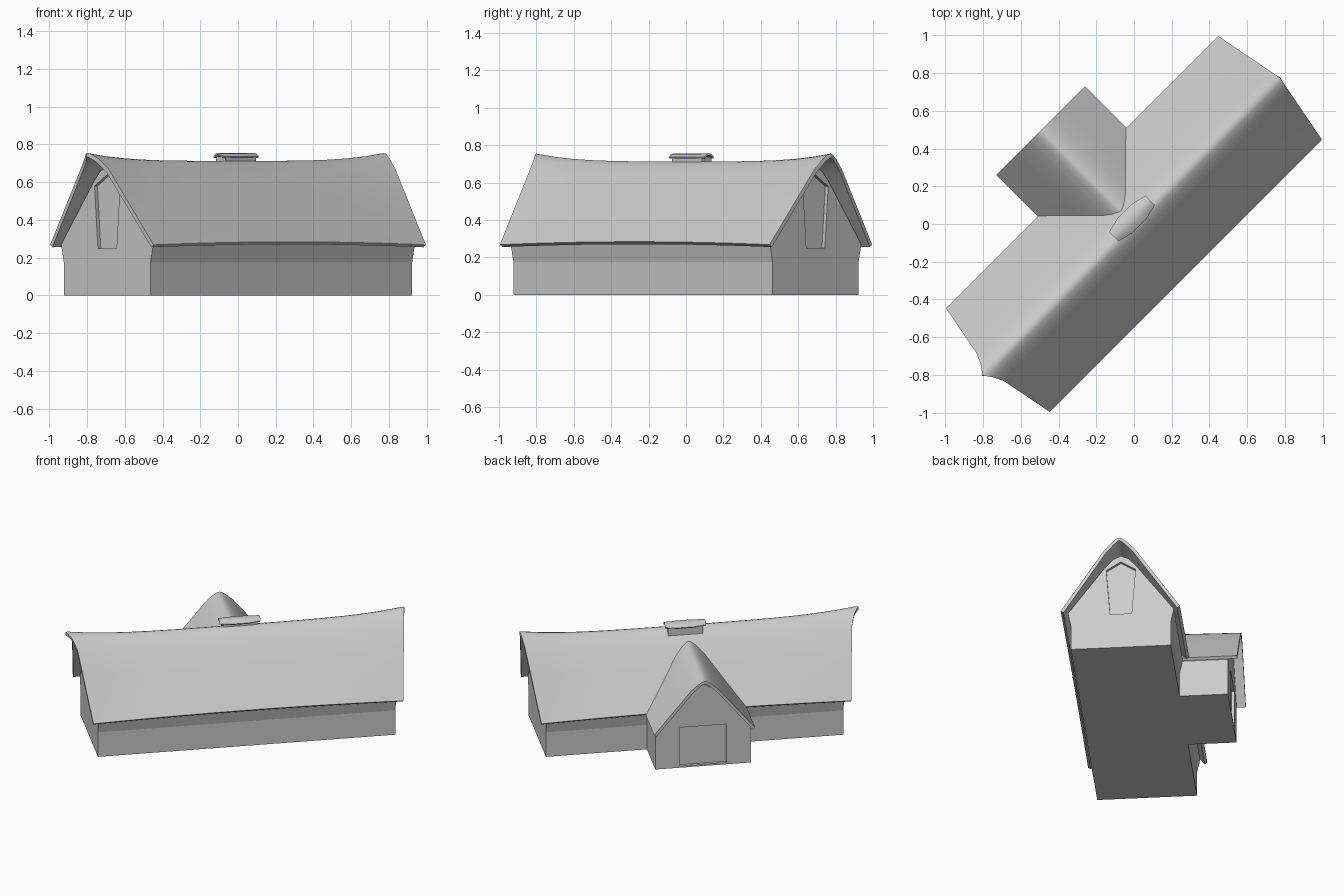
import bpy, bmesh
from math import radians

if "Cube" in bpy.data.objects:
    bpy.data.objects.remove(bpy.data.objects["Cube"])

TURN = radians(45)   # the whole house stands diagonally: local x = ridge, local y = wing
# roof cross-section: (fraction of half width, fraction of drop)
ROOF = [(0, 0), (.05, .012), (.13, .06), (.27, .175), (.5, .435), (.75, .718), (1, 1)]
SECTION = [(-t, d) for t, d in ROOF[:0:-1]] + ROOF


def finish(name, bm, smooth=0, thick=0):
    bmesh.ops.recalc_face_normals(bm, faces=bm.faces)
    if thick and sum(f.normal.z for f in bm.faces) < 0:
        bmesh.ops.reverse_faces(bm, faces=bm.faces)
    me = bpy.data.meshes.new(name)
    bm.to_mesh(me)
    bm.free()
    ob = bpy.data.objects.new(name, me)
    bpy.context.collection.objects.link(ob)
    ob.rotation_euler.z = TURN
    bpy.ops.object.select_all(action='DESELECT')
    ob.select_set(True)
    bpy.context.view_layer.objects.active = ob
    if thick:
        m = ob.modifiers.new("thickness", 'SOLIDIFY')
        m.thickness, m.offset = thick, -1
        bpy.ops.object.modifier_apply(modifier=m.name)
    if smooth:
        bpy.ops.object.shade_smooth_by_angle(angle=radians(smooth))
    return ob


def sheet(name, point, steps, thick):
    """Curved roof sheet; point(s, t, d) gives a position, s runs 0..1 along the ridge."""
    bm = bmesh.new()
    rows = [[bm.verts.new(point(i / steps, t, d)) for t, d in SECTION] for i in range(steps + 1)]
    for a, b in zip(rows, rows[1:]):
        for j in range(len(SECTION) - 1):
            bm.faces.new((a[j], a[j + 1], b[j + 1], b[j]))
    return finish(name, bm, 40, thick)


def prism(name, outline, lo, hi, axis):
    """Extrude an outline of (across, z) points along local x or y."""
    bm = bmesh.new()
    place = (lambda a, z, k: (k, a, z)) if axis == 'x' else (lambda a, z, k: (a, k, z))
    ends = [[bm.verts.new(place(a, z, k)) for a, z in outline] for k in (lo, hi)]
    bm.faces.new(ends[0])
    bm.faces.new(ends[1])
    n = len(outline)
    for i in range(n):
        j = (i + 1) % n
        bm.faces.new((ends[0][i], ends[0][j], ends[1][j], ends[1][i]))
    return finish(name, bm)


def mirror(half):
    return half + [(-a, z) for a, z in reversed(half) if a > 0]


def recess(body, cutter):
    bpy.context.view_layer.objects.active = body
    m = body.modifiers.new("recess", 'BOOLEAN')
    m.operation, m.object, m.solver = 'DIFFERENCE', cutter, 'EXACT'
    bpy.ops.object.modifier_apply(modifier=m.name)
    bpy.data.objects.remove(cutter)


# Main hall walls, flaring under the eaves
hall = prism("hall_walls", mirror([(.325, 0), (.325, .175), (.345, .27), (.1, .605),
                                   (.05, .66), (0, .683)]), -.98, .98, 'x')
# Recessed pointed panels in both gable ends
panel = mirror([(.07, .25), (.095, .58), (0, .64)])
for lo, hi in ((-1.1, -.958), (.958, 1.1)):
    recess(hall, prism("panel_cutter", panel, lo, hi, 'x'))

# Wing walls with a recessed door
wing = prism("wing_walls", mirror([(.315, 0), (.315, .26), (.06, .555), (0, .585)]), .1, .64, 'y')
recess(wing, prism("door_cutter", mirror([(.153, .012), (.153, .287)]), .62, .8, 'y'))


# Sagging main roof with outward leaning ends
def main_point(s, t, d):
    k = 2 * s - 1
    lean = .075 * (1 - abs(t)) + (.04 * max(0, 1 - abs(t) / .2) if k < 0 else 0)
    u = k * (1.02 + lean)
    ridge = .713 + .042 * k ** 4
    eave = .284 - .016 * k * k
    return u, .388 * t, ridge + (eave - ridge) * d


sheet("main_roof", main_point, 16, .022)


# Wing roof
def wing_point(s, t, d):
    ridge = .645 - .013 * s
    return .333 * t, .06 + .64 * s, ridge + (.275 - ridge) * d


sheet("wing_roof", wing_point, 6, .02)

# Ridge vent: small box under a bulging cap
vent = prism("vent_base", [(-.007, .64), (.063, .64), (.063, .737), (-.007, .737)], -.1, .128, 'x')
bm = bmesh.new()
rows = []
for u, w in ((-.122, .036), (-.04, .055), (.066, .055), (.148, .036)):
    rows.append([bm.verts.new((u, .028 + w * t, z))
                 for t, z in ((-1, .737), (-.5, .752), (0, .756), (.5, .752), (1, .737))])
for a, b in zip(rows, rows[1:]):
    for j in range(4):
        bm.faces.new((a[j], a[j + 1], b[j + 1], b[j]))
finish("vent_cap", bm, 40, .01)
